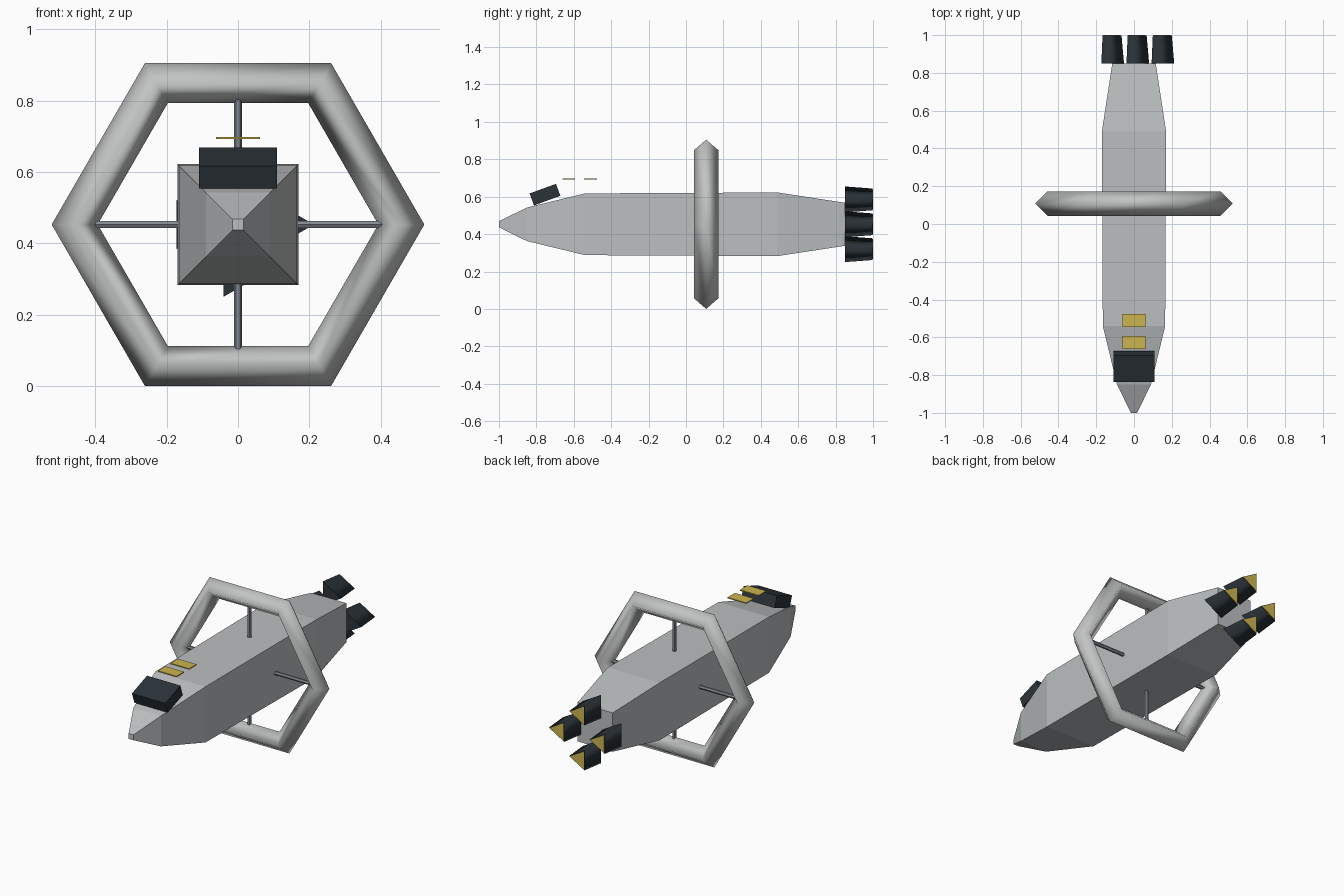
import bpy
import bmesh
from math import sin, cos, pi, radians, sqrt

if "Cube" in bpy.data.objects:
    bpy.data.objects.remove(bpy.data.objects["Cube"], do_unlink=True)

AXIS_Z = 0.4525   # height of the ship's long axis
RING_Y = 0.108    # station of the habitat ring


def material(name, r, g, b):
    mat = bpy.data.materials.new(name)
    mat.use_nodes = True
    mat.diffuse_color = (r, g, b, 1)
    mat.node_tree.nodes["Principled BSDF"].inputs["Base Color"].default_value = (r, g, b, 1)
    return mat


hull_grey = material("hull_grey", 0.50, 0.52, 0.53)
ring_grey = material("ring_grey", 0.54, 0.55, 0.55)
strut_grey = material("strut_grey", 0.23, 0.25, 0.29)
dark_slate = material("dark_slate", 0.024, 0.033, 0.040)
gold = material("gold", 0.60, 0.46, 0.08)


def loft(name, sections, sides, mat, location, phase=0.0, rotation=(0, 0, 0), smooth=False):
    """Join regular polygons of (y, radius) along y into a closed solid."""
    bm = bmesh.new()
    rings = []
    for y, r in sections:
        angles = [phase + 2 * pi * i / sides for i in range(sides)]
        rings.append([bm.verts.new((r * cos(a), y, r * sin(a))) for a in angles])
    for low, high in zip(rings, rings[1:]):
        for i in range(sides):
            j = (i + 1) % sides
            bm.faces.new((low[i], low[j], high[j], high[i])).smooth = smooth
    bm.faces.new(rings[0])
    bm.faces.new(rings[-1])
    bmesh.ops.recalc_face_normals(bm, faces=bm.faces)
    mesh = bpy.data.meshes.new(name)
    bm.to_mesh(mesh)
    bm.free()
    mesh.materials.append(mat)
    obj = bpy.data.objects.new(name, mesh)
    obj.location = location
    obj.rotation_euler = rotation
    bpy.context.collection.objects.link(obj)
    return obj


def box(name, size, location, mat, tilt=0.0):
    bpy.ops.mesh.primitive_cube_add(size=1, location=location, rotation=(tilt, 0, 0))
    obj = bpy.context.object
    obj.name = name
    obj.scale = size
    obj.data.materials.append(mat)
    return obj


# Square hull, tapering to the nose and to the stern: (y, half width)
profile = [(-1.0, 0.016), (-0.85, 0.09), (-0.54, 0.165), (0.49, 0.17), (0.85, 0.115)]
loft("hull", [(y, h * sqrt(2)) for y, h in profile], 4, hull_grey,
     (0, 0, AXIS_Z), phase=pi / 4)

# Hexagonal habitat ring with a diamond section
bpy.ops.mesh.primitive_torus_add(major_segments=6, minor_segments=4,
                                 major_radius=0.458, minor_radius=0.0645,
                                 location=(0, RING_Y, AXIS_Z), rotation=(pi / 2, 0, 0))
ring = bpy.context.object
ring.name = "habitat_ring"
ring.data.materials.append(ring_grey)
bpy.ops.object.shade_smooth()

# Crossed struts through the hull out to the ring
for name, reach, turn in (("vertical_strut", 0.36, (pi / 2, 0, 0)),
                          ("horizontal_strut", 0.41, (0, 0, pi / 2))):
    loft(name, [(-reach, 0.011), (reach, 0.011)], 6, strut_grey,
         (0, RING_Y, AXIS_Z), rotation=turn)

# Tilted bridge block on the nose
box("bridge", (0.218, 0.15, 0.068), (0, -0.754, 0.611), dark_slate, radians(20))

# Gold panels floating behind the bridge
for name, y in (("front_panel", -0.627), ("rear_panel", -0.51)):
    box(name, (0.122, 0.069, 0.006), (0, y, 0.695), gold)

# Four three-sided engines in a cross, each with a glowing exhaust plate
for side, dx, dz in (("left", 1, 0), ("right", -1, 0), ("upper", 0, 1), ("lower", 0, -1)):
    place = (dx * 0.133, 0, AXIS_Z + dz * 0.133)
    loft(side + "_engine", [(0.85, 0.08), (0.997, 0.067)], 3, dark_slate, place, smooth=True)
    loft(side + "_exhaust", [(0.993, 0.062), (1.0, 0.062)], 3, gold, place)
